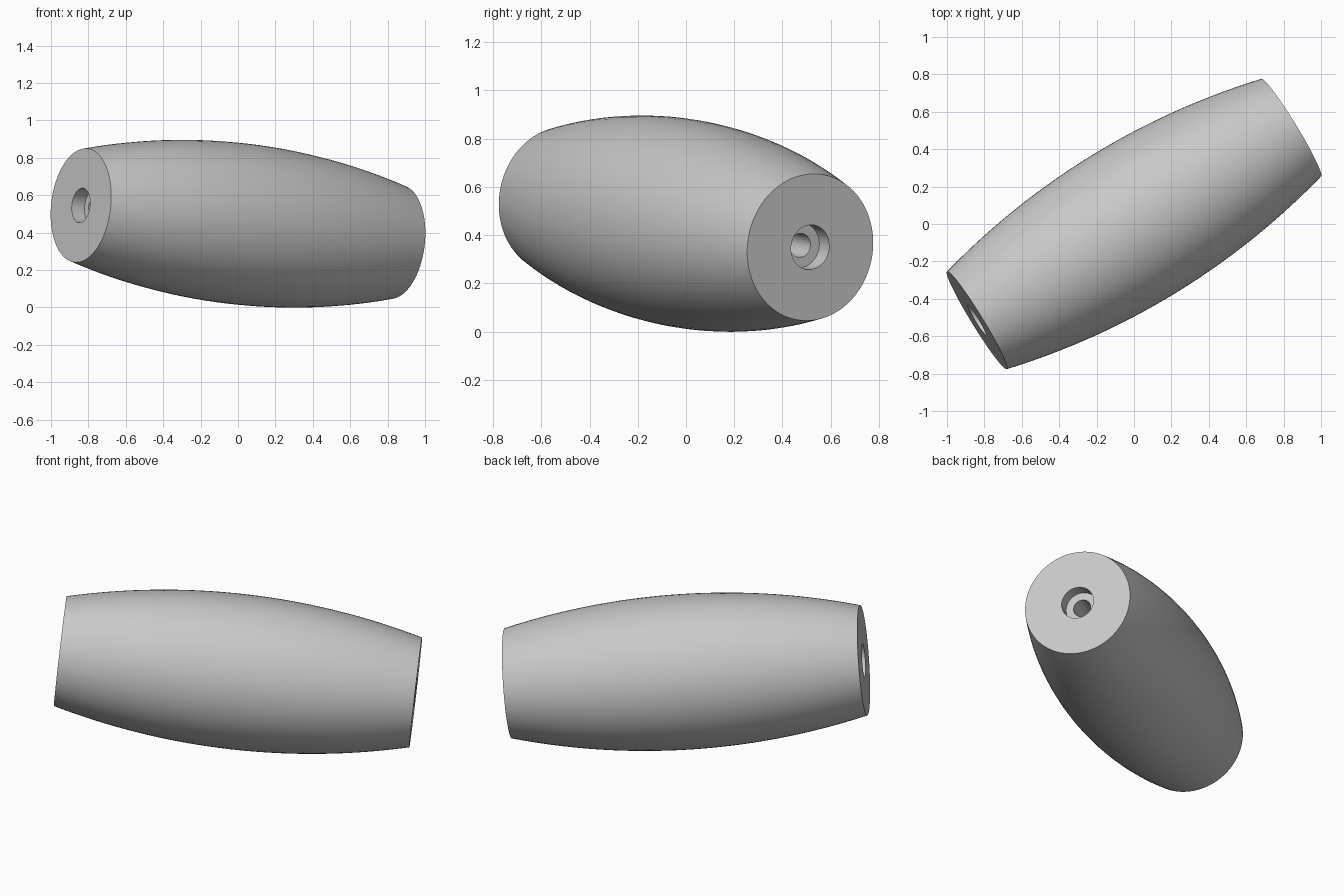
import bpy, bmesh, math
from mathutils import Vector

cube = bpy.data.objects.get("Cube")
if cube:
    bpy.data.objects.remove(cube)

HALF, R_MID, R_END = 0.99, 0.431, 0.306      # barrel size
R_BORE, R_RECESS, DEPTH = 0.05, 0.093, 0.08  # axial hole and end recesses
SEGMENTS, RINGS = 72, 28

# One flat grey
grey = bpy.data.materials.new("light_grey")
grey.use_nodes = True
color = (0.58, 0.58, 0.58, 1)
grey.diffuse_color = color
grey.node_tree.nodes["Principled BSDF"].inputs["Base Color"].default_value = color


def barrel_radius(t):
    """Circular arc bulging from the end radius to the middle radius."""
    sag = R_MID - R_END
    arc = (HALF ** 2 + sag ** 2) / (2 * sag)
    return R_MID - arc + math.sqrt(arc ** 2 - t ** 2)


# Closed half section: bulged outside, stepped recess at each end, bore
outside = [(barrel_radius(t), t) for t in
           (HALF * (2 * i / RINGS - 1) for i in range(RINGS + 1))]
floor = HALF - DEPTH
inside = [(R_RECESS, HALF), (R_RECESS, floor), (R_BORE, floor)]
inside += [(r, -t) for r, t in reversed(inside)]
section = outside + inside

# Revolve the section
bm = bmesh.new()
rings = []
for r, t in section:
    rings.append([bm.verts.new((r * math.cos(a), r * math.sin(a), t)) for a in
                  (math.tau * s / SEGMENTS for s in range(SEGMENTS))])
for i, ring in enumerate(rings):
    above = rings[(i + 1) % len(rings)]
    for s in range(SEGMENTS):
        n = (s + 1) % SEGMENTS
        bm.faces.new((ring[s], ring[n], above[n], above[s]))
bmesh.ops.recalc_face_normals(bm, faces=bm.faces)
mesh = bpy.data.meshes.new("barrel_handle")
bm.to_mesh(mesh)
bm.free()
mesh.materials.append(grey)

# Lay the handle along its tilted axis
handle = bpy.data.objects.new("barrel_handle", mesh)
bpy.context.collection.objects.link(handle)
axis = Vector((0.84, 0.515, -0.098))
handle.rotation_euler = axis.to_track_quat('Z', 'Y').to_euler()
handle.location.z = 0.4475

bpy.context.view_layer.objects.active = handle
handle.select_set(True)
bpy.ops.object.shade_smooth_by_angle(angle=math.radians(30))
